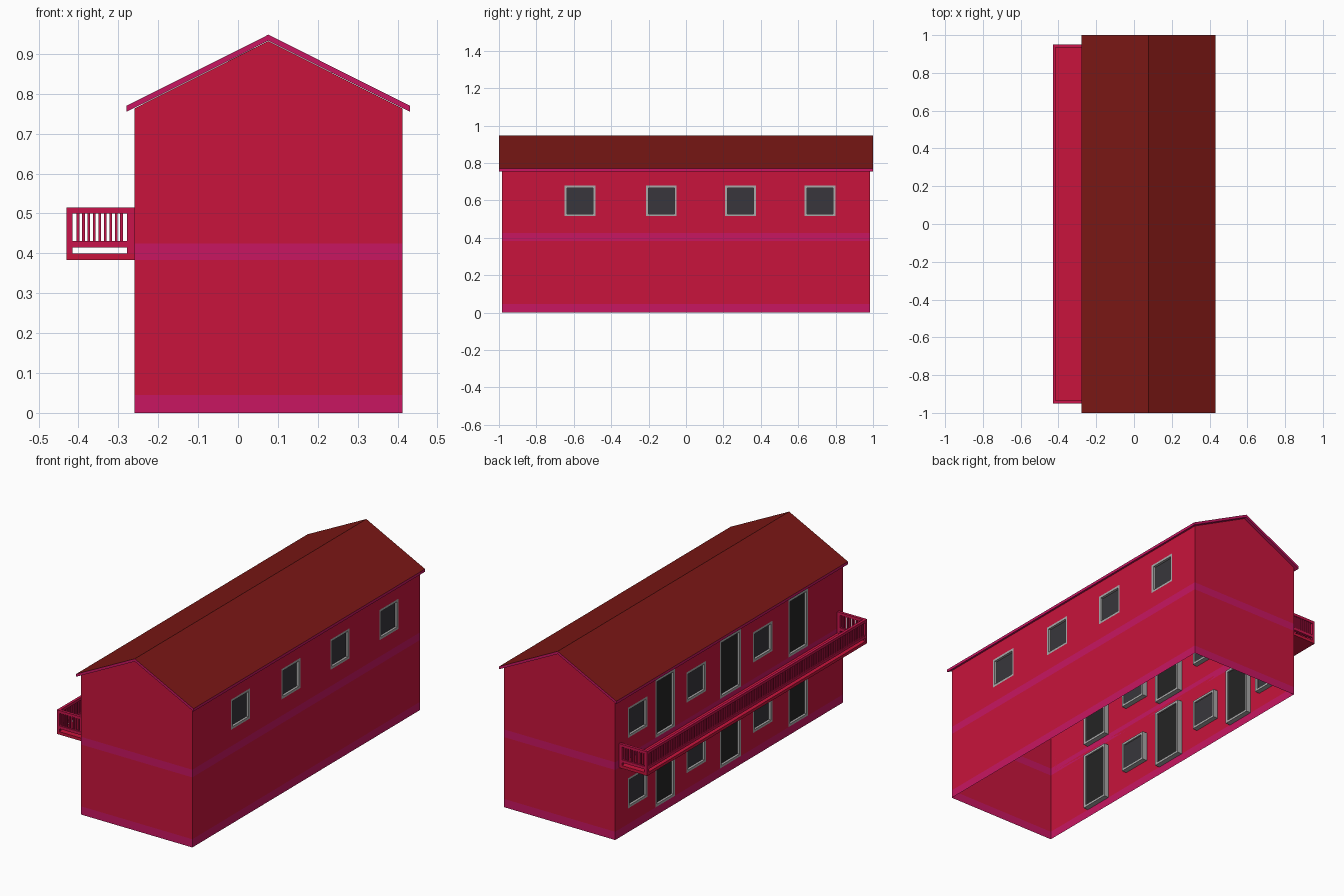
import bpy, bmesh

if "Cube" in bpy.data.objects:
    bpy.data.objects.remove(bpy.data.objects["Cube"])


def mat(name, r, g, b):
    m = bpy.data.materials.new(name)
    m.diffuse_color = (r, g, b, 1)
    m.use_nodes = True
    m.node_tree.nodes["Principled BSDF"].inputs["Base Color"].default_value = m.diffuse_color
    return m


RED = mat("wall_red", 0.578, 0.007, 0.045)
BAND = mat("band_magenta", 0.578, 0.008, 0.12)
ROOF = mat("roof_brown", 0.20, 0.0086, 0.0075)
FRAME = mat("frame_grey", 0.40, 0.40, 0.40)
GLASS = mat("window_glass", 0.04, 0.037, 0.045)
DOOR = mat("door_dark", 0.018, 0.018, 0.018)
RAIL = mat("railing", 0.578, 0.007, 0.07)

XL, XR, XC, YE = -0.26, 0.412, 0.076, 0.983     # wall planes
BANDS = [(0.0, 0.045), (0.383, 0.425)]
EAVE, RIDGE = 0.763, 0.932


def finish(bm, name, *mats):
    me = bpy.data.meshes.new(name)
    bm.to_mesh(me)
    bm.free()
    for m in mats:
        me.materials.append(m)
    ob = bpy.data.objects.new(name, me)
    bpy.context.collection.objects.link(ob)
    return ob


def box(bm, x0, x1, y0, y1, z0, z1):
    vs = bmesh.ops.create_cube(bm, size=1)["verts"]
    for v in vs:
        v.co = ((x0 + x1) / 2 + v.co.x * (x1 - x0),
                (y0 + y1) / 2 + v.co.y * (y1 - y0),
                (z0 + z1) / 2 + v.co.z * (z1 - z0))


def face(bm, pts, index=0):
    f = bm.faces.new([bm.verts.new(p) for p in pts])
    f.material_index = index


def band_index(z):
    return int(any(a < z < b for a, b in BANDS))


# Openings as (y centre, width, z bottom, z top)
right_windows = [(y, 0.165, 0.515, 0.68) for y in (-0.567, -0.132, 0.292, 0.717)]
left_windows = [(y, 0.168, z, z + 0.165) for y in (-0.29, 0.283, 0.788) for z in (0.13, 0.515)]
left_doors = [(y, w, z, z + 0.315) for y, w in ((-0.6, 0.168), (-0.014, 0.182), (0.55, 0.168))
              for z in (0.045, 0.425)]


# Long walls: a sheet of cells with the openings left out
def long_wall(name, x, openings):
    ys = {-YE, YE}
    zs = {EAVE} | {z for b in BANDS for z in b}
    for c, w, a, b in openings:
        ys |= {c - w / 2, c + w / 2}
        zs |= {a, b}
    ys, zs = sorted(ys), sorted(zs)
    bm = bmesh.new()
    for y0, y1 in zip(ys, ys[1:]):
        for z0, z1 in zip(zs, zs[1:]):
            ym, zm = (y0 + y1) / 2, (z0 + z1) / 2
            if any(abs(ym - c) < w / 2 and a < zm < b for c, w, a, b in openings):
                continue
            pts = [(x, y0, z0), (x, y1, z0), (x, y1, z1), (x, y0, z1)]
            face(bm, pts if x > XC else pts[::-1], band_index(zm))
    bmesh.ops.remove_doubles(bm, verts=bm.verts, dist=1e-4)
    finish(bm, name, RED, BAND)


long_wall("right_wall", XR, right_windows)
long_wall("balcony_wall", XL, left_windows + left_doors)

# Gable end walls, open underneath
for name, y in (("front_wall", -YE), ("back_wall", YE)):
    bm = bmesh.new()
    zs = sorted(z for b in BANDS for z in b)
    polys = [([(XL, y, a), (XR, y, a), (XR, y, b), (XL, y, b)], band_index((a + b) / 2))
             for a, b in zip(zs, zs[1:])]
    polys.append(([(XL, y, zs[-1]), (XR, y, zs[-1]), (XR, y, EAVE),
                   (XC, y, RIDGE), (XL, y, EAVE)], 0))
    for pts, i in polys:
        face(bm, pts if y < 0 else pts[::-1], i)
    bmesh.ops.remove_doubles(bm, verts=bm.verts, dist=1e-4)
    finish(bm, name, RED, BAND)


# Frames and recessed panels
def fill_openings(name, x, openings, panel_mat, depth=0.028, t=0.013):
    s = 1 if x < XC else -1          # inward direction
    frames, panels = bmesh.new(), bmesh.new()
    xa, xb = sorted((x, x + s * depth))
    pa, pb = sorted((x + s * 0.013, x + s * 0.02))
    for c, w, a, b in openings:
        y0, y1 = c - w / 2, c + w / 2
        box(frames, xa, xb, y0, y0 + t, a, b)
        box(frames, xa, xb, y1 - t, y1, a, b)
        box(frames, xa, xb, y0 + t, y1 - t, a, a + t)
        box(frames, xa, xb, y0 + t, y1 - t, b - t, b)
        box(panels, pa, pb, y0 + t, y1 - t, a + t, b - t)
    finish(frames, name + "_frames", FRAME)
    finish(panels, name + "_panels", panel_mat)


fill_openings("right_windows", XR, right_windows, GLASS)
fill_openings("left_windows", XL, left_windows, GLASS)
fill_openings("left_doors", XL, left_doors, DOOR)

# Roof: chevron profile extruded along the building
bm = bmesh.new()
HW = 0.355
prof = [(XC - HW, 0.755), (XC, 0.933), (XC + HW, 0.755),
        (XC + HW, 0.77), (XC, 0.948), (XC - HW, 0.77)]
f = bm.faces.new([bm.verts.new((x, -1, z)) for x, z in prof])
new = bmesh.ops.extrude_face_region(bm, geom=[f])["geom"]
bmesh.ops.translate(bm, vec=(0, 2, 0), verts=[g for g in new if isinstance(g, bmesh.types.BMVert)])
bmesh.ops.recalc_face_normals(bm, faces=bm.faces)
for f in bm.faces:
    f.material_index = 1 if f.normal.z > 0.5 else 0
finish(bm, "roof", BAND, ROOF)

# Balcony floor
BX, BY, T = -0.43, 0.95, 0.015
bm = bmesh.new()
box(bm, BX, XL, -BY, BY, 0.383, 0.399)
finish(bm, "balcony_floor", RED)

# Balcony posts and rails
bm = bmesh.new()
for s in (-1, 1):
    y0, y1 = sorted((s * BY, s * (BY - T)))
    box(bm, BX, BX + T, y0, y1, 0.399, 0.515)
    box(bm, XL - 0.018, XL, y0, y1, 0.399, 0.515)
    for z0, z1 in ((0.415, 0.431), (0.5, 0.515)):
        box(bm, BX + T, XL - 0.018, y0, y1, z0, z1)
for z0, z1 in ((0.415, 0.431), (0.5, 0.515)):
    box(bm, BX, BX + T, -BY + T, BY - T, z0, z1)
finish(bm, "balcony_rails", RAIL)

# Balusters along the ends and the long side
bm = bmesh.new()
B = 0.0035
span = XL - 0.018 - BX - T
for i in range(1, 10):
    x = BX + T + span * i / 10
    for s in (-1, 1):
        y = s * (BY - T / 2)
        box(bm, x - B, x + B, y - B, y + B, 0.431, 0.5)
N = 126
for i in range(1, N):
    y = (BY - T) * (2 * i / N - 1)
    x = BX + T / 2
    box(bm, x - B, x + B, y - B, y + B, 0.431, 0.5)
finish(bm, "balcony_balusters", RAIL)
